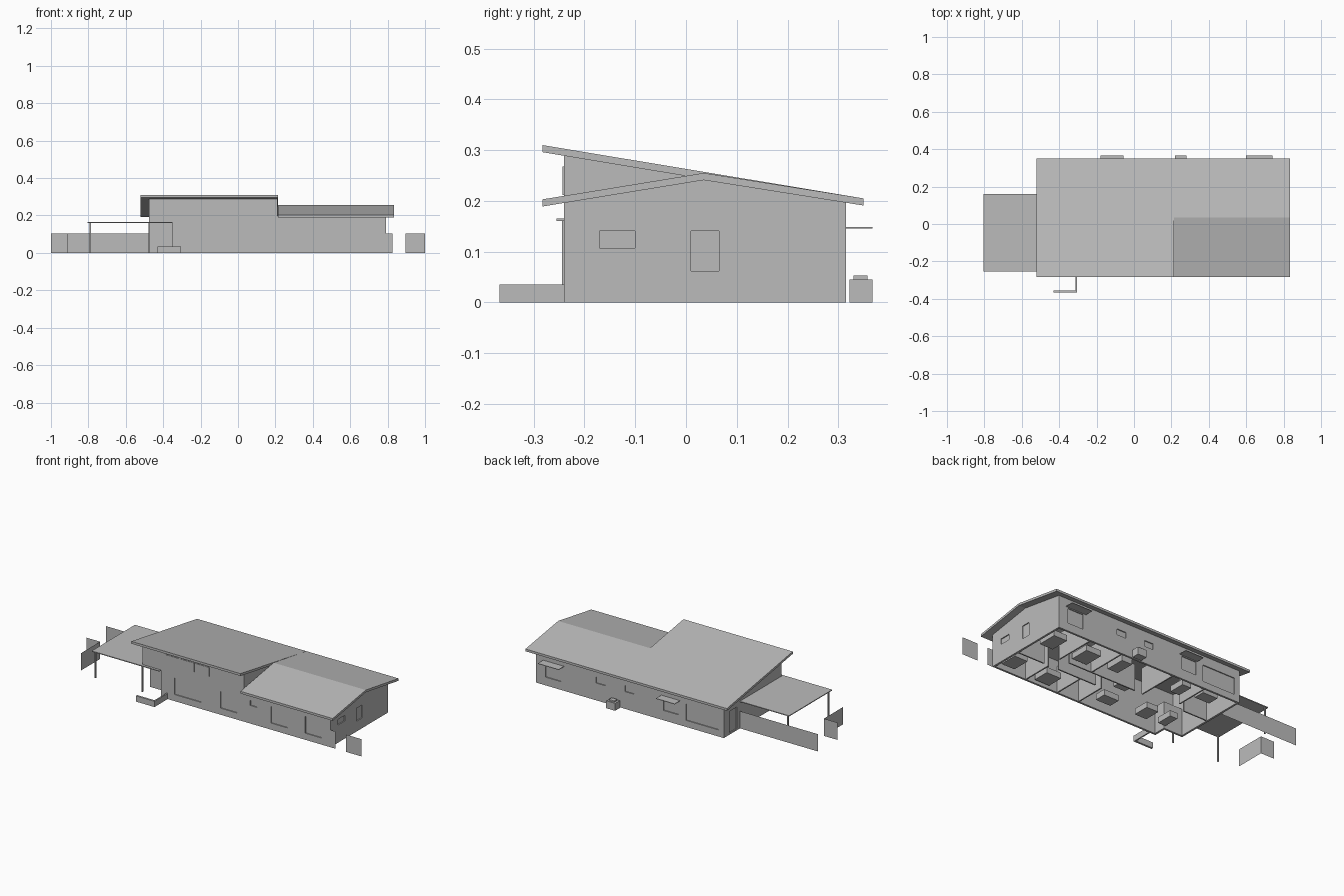
import bpy
import bmesh
from mathutils import Vector

cube = bpy.data.objects.get("Cube")
if cube:
    bpy.data.objects.remove(cube, do_unlink=True)

grey = bpy.data.materials.new("plain_grey")
grey.use_nodes = True
grey.diffuse_color = (0.5, 0.5, 0.5, 1)
grey.node_tree.nodes["Principled BSDF"].inputs["Base Color"].default_value = (0.5, 0.5, 0.5, 1)


def finish(name, bm):
    bmesh.ops.recalc_face_normals(bm, faces=bm.faces)
    mesh = bpy.data.meshes.new(name)
    bm.to_mesh(mesh)
    bm.free()
    mesh.materials.append(grey)
    obj = bpy.data.objects.new(name, mesh)
    bpy.context.collection.objects.link(obj)
    return obj


def add_box(bm, xs, ys, zs):
    size = Vector((xs[1] - xs[0], ys[1] - ys[0], zs[1] - zs[0]))
    mid = Vector((sum(xs), sum(ys), sum(zs))) / 2
    new = bmesh.ops.create_cube(bm, size=1)["verts"]
    for v in new:
        v.co = Vector(a * b for a, b in zip(v.co, size)) + mid


def boxes(name, *specs):
    bm = bmesh.new()
    for spec in specs:
        add_box(bm, *spec)
    return finish(name, bm)


def prism(name, profile, axis, a, b):
    """Extrude a (y, z) profile along x, or an (x, z) profile along y."""
    bm = bmesh.new()
    place = (lambda p: (a, *p)) if axis == "x" else (lambda p: (p[0], a, p[1]))
    face = bm.faces.new([bm.verts.new(place(p)) for p in profile])
    ext = bmesh.ops.extrude_face_region(bm, geom=[face])["geom"]
    step = Vector((b - a, 0, 0)) if axis == "x" else Vector((0, b - a, 0))
    bmesh.ops.translate(bm, vec=step, verts=[g for g in ext if isinstance(g, bmesh.types.BMVert)])
    return finish(name, bm)


def panel(name, p, q, height):
    bm = bmesh.new()
    bm.faces.new([bm.verts.new(c) for c in ((*p, 0), (*q, 0), (*q, height), (*p, height))])
    return finish(name, bm)


def recess(wall, specs):
    """Cut shallow window and door recesses into a wall."""
    cutter = boxes("opening_cutter", *specs)
    cutter.hide_render = True
    mod = wall.modifiers.new("openings", "BOOLEAN")
    mod.object = cutter
    mod.operation = "DIFFERENCE"
    mod.solver = "EXACT"
    bpy.context.view_layer.objects.active = wall
    bpy.ops.object.modifier_apply(modifier=mod.name)
    bpy.data.objects.remove(cutter, do_unlink=True)


# Main dimensions
L, R, F, B = -0.475, 0.79, -0.24, 0.315
STEP, PORCH, PORCH_Y, T, CUT = 0.21, -0.35, -0.165, 0.012, 0.006
HEAD = 0.141


def high(y):
    return 0.31 - 0.166 * (y + 0.283)


def low(y):
    return min(high(y), 0.203 + 0.1635 * (y + 0.283))


# Roofs
def roof(name, surface, ys, x0, x1):
    top = [(y, surface(y)) for y in ys]
    prism(name, top + [(y, z - 0.014) for y, z in reversed(top)], "x", x0, x1)


EAVE_F, EAVE_B, RIDGE = -0.283, 0.35, 0.035
roof("high_roof", high, (EAVE_F, EAVE_B), -0.52, 0.215)
roof("low_gable_roof", low, (EAVE_F, RIDGE, EAVE_B), 0.215, 0.835)

# Outer walls
under = 0.014
hi_f, lo_f, back_z, peak = high(F) - under, low(F) - under, high(B) - under, high(RIDGE) - under
front = prism("front_high_wall", [(PORCH, 0), (STEP, 0), (STEP, hi_f), (L, hi_f), (L, 0.165), (PORCH, 0.165)],
              "y", F, F + T)
front_low = boxes("front_low_wall", ((STEP, R), (F, F + T), (0, lo_f)))
back = boxes("back_wall", ((L, R), (B - T, B), (0, back_z)))
right = prism("right_wall", [(F, 0), (B, 0), (B, back_z), (RIDGE, peak), (F, lo_f)], "x", R - T, R)
left = prism("left_wall", [(PORCH_Y, 0), (B, 0), (B, back_z), (F, hi_f), (F, 0.165), (PORCH_Y, 0.165)],
             "x", L, L + T)
prism("roof_step_wall", [(F, lo_f), (RIDGE, peak), (F, hi_f)], "x", STEP - T, STEP)
boxes("porch_walls", ((L, PORCH), (PORCH_Y, PORCH_Y + T), (0, 0.165)),
      ((PORCH, PORCH + T), (F, PORCH_Y + T), (0, 0.165)))

# Window and door recesses: (start, end, sill)
f_cut, b_cut = (F - 0.01, F + CUT), (B - CUT, B + 0.01)
recess(front, [((a, b), f_cut, (s, HEAD)) for a, b, s in ((-0.26, -0.08, 0.04), (0.05, 0.16, 0.04))])
recess(front_low, [((a, b), f_cut, (s, HEAD))
                   for a, b, s in ((0.25, 0.295, 0.11), (0.39, 0.5, 0.04), (0.62, 0.73, 0.04))])
recess(back, [((a, b), b_cut, (s, HEAD)) for a, b, s in (
    (-0.44, -0.22, 0.04), (-0.17, -0.07, 0.06), (0.13, 0.19, 0.105), (0.32, 0.385, 0.105), (0.62, 0.725, 0.05))])
recess(right, [((R - CUT, R + 0.01), (a, b), (s, HEAD)) for a, b, s in ((-0.17, -0.1, 0.107), (0.01, 0.065, 0.062))])
recess(left, [((L - 0.01, L + CUT), (0.19, 0.26), (0.01, HEAD))])

# Clerestory panes
for i in range(3):
    x = -0.32 + i * 0.1
    boxes(f"clerestory_pane_{i + 1}", ((x, x + 0.095), (F - 0.003, F), (0.212, 0.268)))

# Carport and porch cover
boxes("carport_roof", ((-0.805, L), (-0.255, 0.16), (0.16, 0.165)),
      ((L, PORCH), (-0.255, PORCH_Y), (0.16, 0.165)))
for i, (x, y) in enumerate(((-0.79, -0.24), (-0.79, 0.15), (-0.475, -0.24))):
    boxes(f"carport_post_{i + 1}", ((x - 0.004, x + 0.004), (y - 0.004, y + 0.004), (0, 0.16)))

# Front garden wall
boxes("garden_wall", ((-0.43, -0.305), (-0.367, -0.355), (0, 0.035)),
      ((-0.313, -0.305), (-0.355, F), (0, 0.035)))

# Back awnings and utility box
for i, (a, b) in enumerate(((-0.18, -0.055), (0.6, 0.74))):
    boxes(f"back_awning_{i + 1}", ((a, b), (B, 0.367), (0.146, 0.149)))
boxes("utility_box", ((0.22, 0.28), (0.322, 0.367), (0, 0.045)), ((0.232, 0.268), (0.33, 0.358), (0.045, 0.053)))

# Thin fences
for i, (p, q) in enumerate((
        ((-1, 0.16), (L, 0.16)), ((-1, -0.025), (-0.91, -0.025)), ((-0.91, -0.21), (-0.91, -0.025)),
        ((R, F), (0.825, F)), ((0.895, F), (1, F)))):
    panel(f"fence_{i + 1}", p, q, 0.105)

# Interior partitions
boxes("partitions_across", *[((x, x + 0.008), ys, (0, 0.16)) for x, ys in (
    (0.56, (F + T, -0.04)), (0.56, (0.05, B - T)), (0.34, (F + T, -0.04)), (0.34, (0.05, B - T)),
    (0.19, (F + T, -0.04)), (-0.02, (0.05, B - T)), (-0.24, (0.1, B - T)))])
boxes("partitions_along", *[(xs, (y, y + 0.008), (0, 0.16)) for xs, y in (
    ((0.24, 0.5), -0.04), ((0.6, R - T), -0.04), ((0.04, 0.5), 0.05), ((-0.46, -0.3), 0.05))])

# Furniture blocks: centre and size
for i, (x, y, w, d) in enumerate((
        (0.71, -0.15, 0.09, 0.11), (0.69, 0.15, 0.09, 0.12), (0.46, -0.17, 0.1, 0.1), (0.45, 0.14, 0.1, 0.12),
        (0.25, 0.18, 0.07, 0.12), (0.1, 0.02, 0.08, 0.05), (0.07, -0.14, 0.1, 0.07), (-0.18, -0.11, 0.08, 0.1),
        (-0.32, -0.1, 0.05, 0.1), (-0.32, 0.22, 0.1, 0.07), (-0.16, 0.2, 0.06, 0.1))):
    boxes(f"furniture_{i + 1}", ((x - w / 2, x + w / 2), (y - d / 2, y + d / 2), (0.015, 0.05)))
